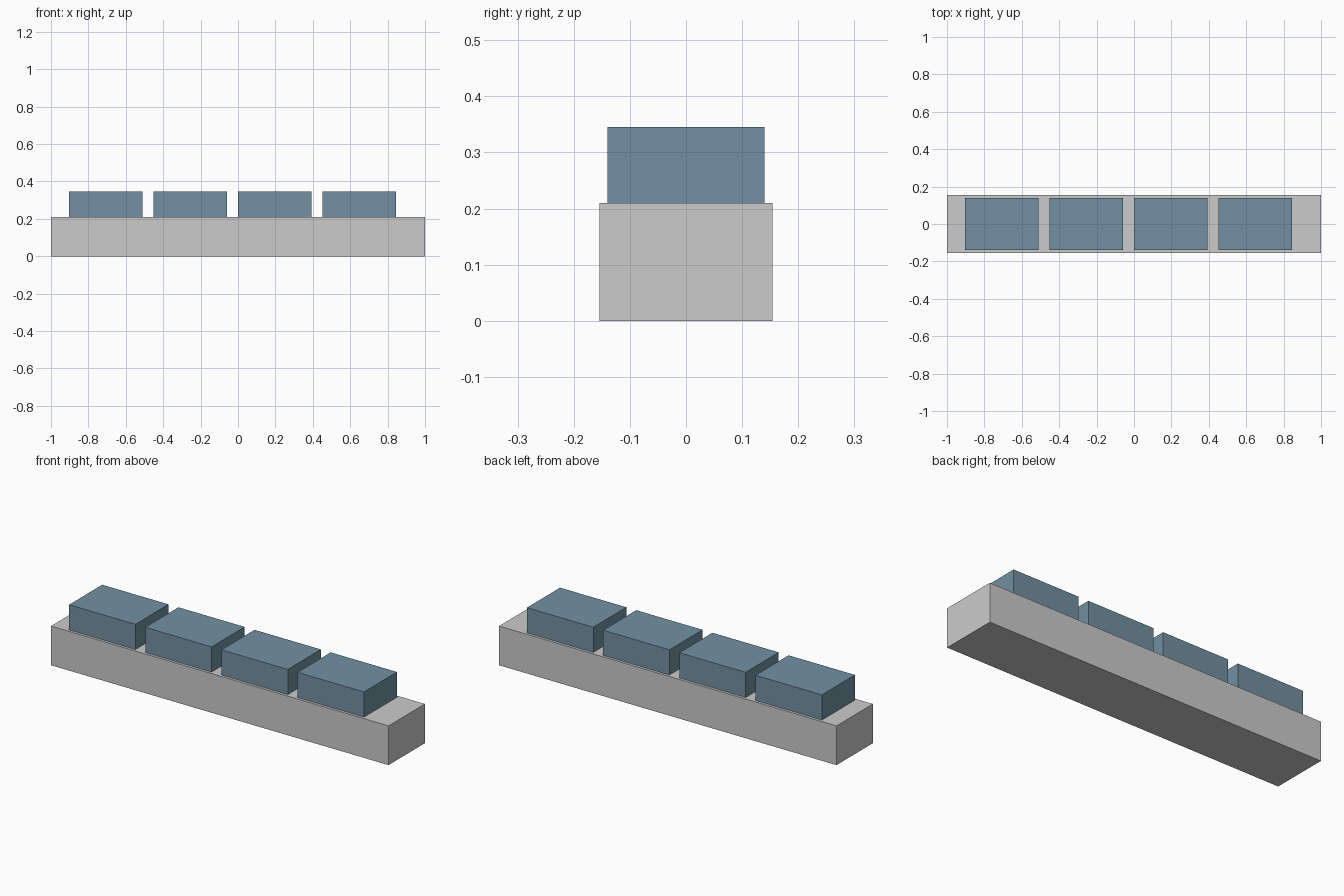
import bpy

if "Cube" in bpy.data.objects:
    bpy.data.objects.remove(bpy.data.objects["Cube"])


def box(name, x0, x1, half_y, z0, z1):
    bpy.ops.mesh.primitive_cube_add(size=1, location=((x0 + x1) / 2, 0, (z0 + z1) / 2))
    ob = bpy.context.object
    ob.name = name
    ob.scale = (x1 - x0, 2 * half_y, z1 - z0)
    bpy.ops.object.transform_apply(location=False, rotation=False, scale=True)
    return ob


# Long grey base
box("base", -1, 1, 0.154, 0, 0.21)

# Row of four blue blocks on top, slightly offset to the left
blue = bpy.data.materials.new("blue")
blue.diffuse_color = (0.17, 0.28, 0.36, 1)
blue.use_nodes = True
blue.node_tree.nodes["Principled BSDF"].inputs["Base Color"].default_value = blue.diffuse_color
for i in range(4):
    start = -0.903 + 0.4515 * i
    block = box(f"block_{i + 1}", start, start + 0.393, 0.14, 0.21, 0.345)
    block.data.materials.append(blue)
